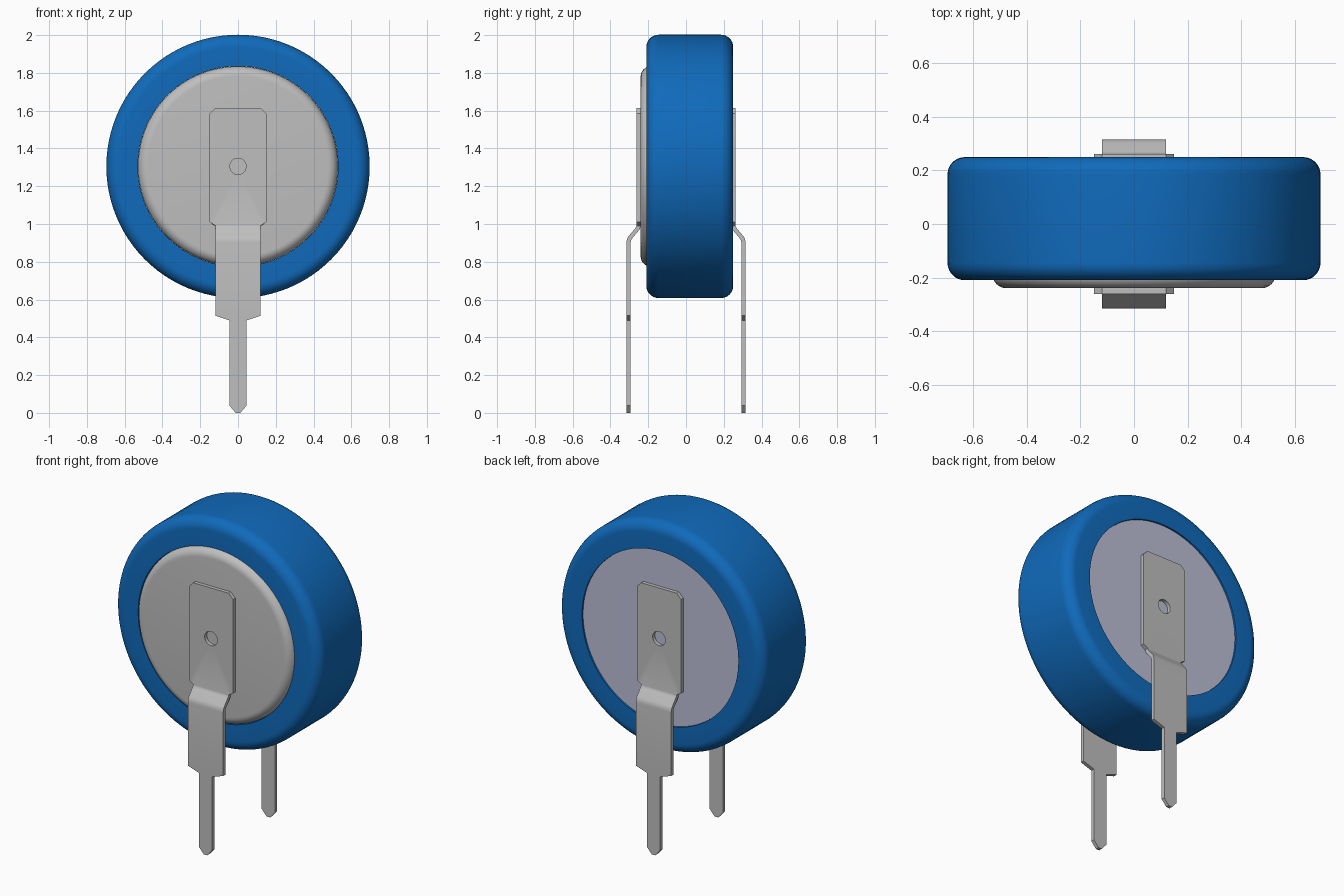
import bpy, bmesh, math
from mathutils import Matrix, Vector

old = bpy.data.objects.get("Cube")
if old:
    bpy.data.objects.remove(old, do_unlink=True)

AXIS_Z = 1.305   # height of the disc axis
SEGMENTS = 96


def material(name, rgb):
    m = bpy.data.materials.new(name)
    m.use_nodes = True
    m.diffuse_color = (*rgb, 1)
    bsdf = next(n for n in m.node_tree.nodes if n.type == 'BSDF_PRINCIPLED')
    bsdf.inputs["Base Color"].default_value = (*rgb, 1)
    return m


blue = material("blue sleeve", (0.005, 0.145, 0.50))
steel = material("steel grey", (0.52, 0.52, 0.52))
cool = material("cool grey", (0.50, 0.52, 0.68))


def finish(name, bm, mat):
    bmesh.ops.remove_doubles(bm, verts=bm.verts, dist=1e-5)
    bmesh.ops.recalc_face_normals(bm, faces=bm.faces)
    mesh = bpy.data.meshes.new(name)
    bm.to_mesh(mesh)
    bm.free()
    mesh.materials.append(mat)
    ob = bpy.data.objects.new(name, mesh)
    bpy.context.collection.objects.link(ob)
    bpy.ops.object.select_all(action='DESELECT')
    bpy.context.view_layer.objects.active = ob
    ob.select_set(True)
    bpy.ops.object.shade_smooth_by_angle(angle=math.radians(32))
    return ob


def arc(r, y, radius, a0, a1, n=8):
    """Rounded profile corner as (radius, y) points."""
    angles = [math.radians(a0 + (a1 - a0) * i / n) for i in range(n + 1)]
    return [(r + radius * math.cos(a), y + radius * math.sin(a)) for a in angles]


def lathe(name, profile, mat, closed=False):
    """Turn a (radius, y) profile around the disc axis."""
    bm = bmesh.new()
    vs = [bm.verts.new((r, y, AXIS_Z)) for r, y in profile]
    pairs = list(zip(vs, vs[1:])) + ([(vs[-1], vs[0])] if closed else [])
    edges = [bm.edges.new(p) for p in pairs]
    bmesh.ops.spin(bm, geom=vs + edges, cent=(0, 0, AXIS_Z), axis=(0, 1, 0),
                   angle=math.tau, steps=SEGMENTS, use_merge=True)
    return finish(name, bm, mat)


# Insulating sleeve with rounded rims
R = 0.065
lathe("sleeve",
      [(0.53, -0.21)] + arc(0.697 - R, -0.21 + R, R, -90, 0)
      + arc(0.697 - R, 0.25 - R, R, 0, 90) + [(0.53, 0.25)], blue, closed=True)

# Front cap with a rounded shoulder, and the slightly recessed back plate
lathe("front_cap", [(0, -0.24)] + arc(0.477, -0.188, 0.052, -90, 0)
      + [(0.529, 0.0), (0, 0.0)], steel)
lathe("back_plate", [(0, 0.24), (0.5295, 0.24), (0.5295, 0.02), (0, 0.02)], cool)

# Lead: flat welded pad with a hole, then a bent strip narrowing to a pin
PAD = [(0.12, 0.99), (0.15, 1.01), (0.15, 1.585), (0.12, 1.615)]   # half width, z
STRIP = [(0.12, 0.99, 0.251), (0.12, 0.978, 0.255), (0.12, 0.968, 0.262),
         (0.12, 0.928, 0.296), (0.12, 0.917, 0.302), (0.12, 0.902, 0.304),
         (0.12, 0.515, 0.304), (0.045, 0.49, 0.304),
         (0.045, 0.038, 0.304), (0.012, 0.0, 0.304)]               # half width, z, y
THICK = 0.022


def lead(name, side):
    bm = bmesh.new()
    y = STRIP[0][2]
    outline = PAD + [(-x, z) for x, z in reversed(PAD)]
    hole = [(0.043 * math.cos(a), AXIS_Z + 0.043 * math.sin(a))
            for a in (math.tau * i / 32 for i in range(32))]
    edges = []
    for loop in (outline, hole):
        vs = [bm.verts.new((x, y, z)) for x, z in loop]
        edges += [bm.edges.new((vs[i - 1], vs[i])) for i in range(len(vs))]
    bmesh.ops.triangle_fill(bm, edges=edges, use_beauty=True, normal=(0, 1, 0))
    rows = [[bm.verts.new((s * w, yy, z)) for s in (-1, 1)] for w, z, yy in STRIP]
    for a, b in zip(rows, rows[1:]):
        bm.faces.new((a[0], a[1], b[1], b[0]))
    if side < 0:
        bmesh.ops.transform(bm, matrix=Matrix.Diagonal(Vector((1, -1, 1, 1))),
                            verts=bm.verts)
    ob = finish(name, bm, steel)
    mod = ob.modifiers.new("thickness", 'SOLIDIFY')
    mod.thickness = THICK
    mod.offset = 0
    mod.use_even_offset = True
    bpy.ops.object.modifier_apply(modifier=mod.name)
    bpy.ops.object.shade_smooth_by_angle(angle=math.radians(32))


lead("front_lead", -1)
lead("back_lead", 1)
